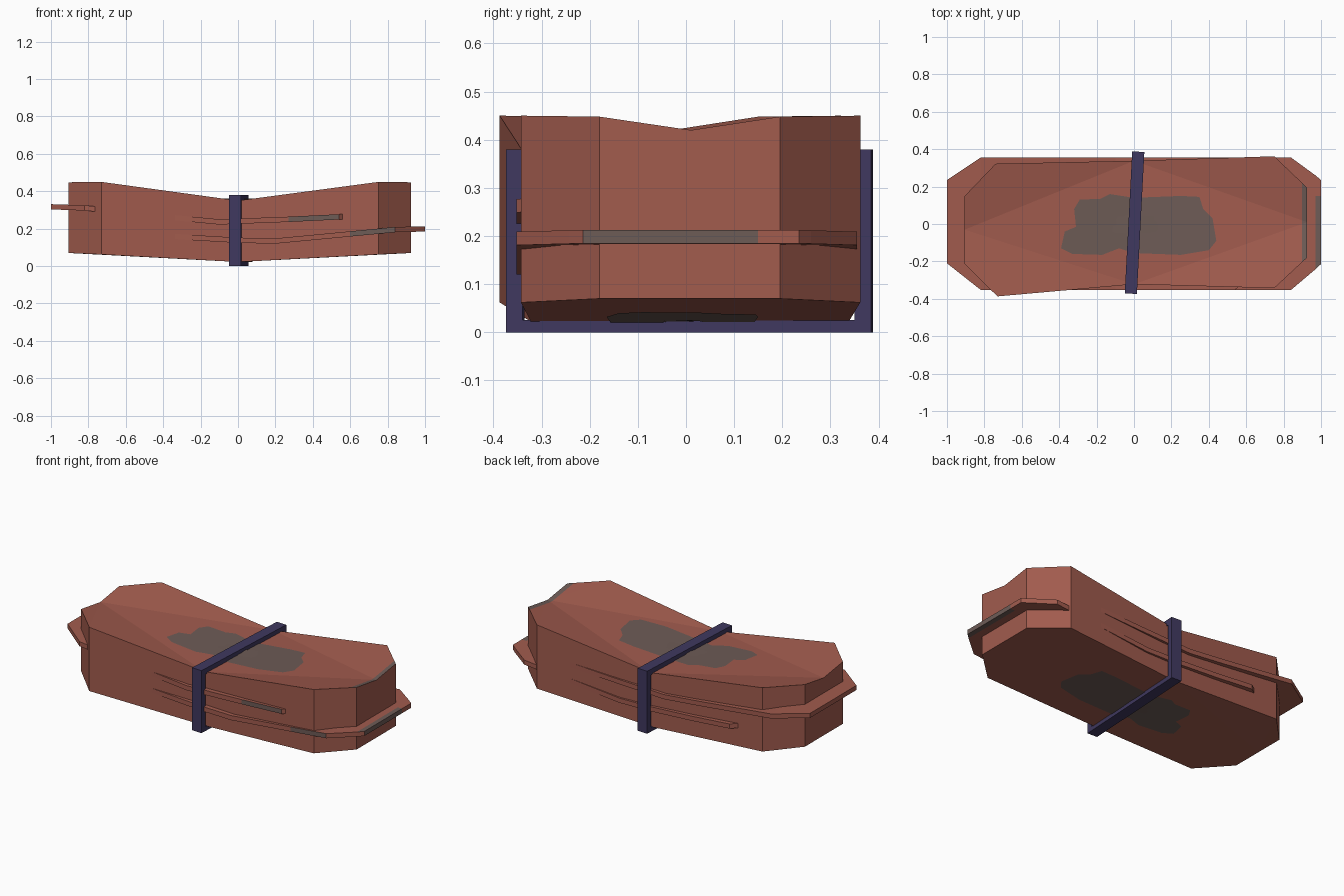
import bpy, bmesh, math
from mathutils import Vector
from mathutils.bvhtree import BVHTree

if "Cube" in bpy.data.objects:
    bpy.data.objects.remove(bpy.data.objects["Cube"])


def material(name, rgb):
    m = bpy.data.materials.new(name)
    m.diffuse_color = (*rgb, 1)
    m.use_nodes = True
    m.node_tree.nodes["Principled BSDF"].inputs["Base Color"].default_value = m.diffuse_color
    return m


CLAY = material("red clay", (0.36, 0.106, 0.076))
GREY = material("grey stain", (0.155, 0.106, 0.094))
NAVY = material("navy strap", (0.050, 0.040, 0.115))


def finish(name, bm, *mats):
    me = bpy.data.meshes.new(name)
    bm.to_mesh(me)
    bm.free()
    for m in mats:
        me.materials.append(m)
    ob = bpy.data.objects.new(name, me)
    bpy.context.collection.objects.link(ob)
    return ob


# Body: a slab with cut corners, pinched in at the middle
outline = [  # x, y, bottom z, top z, counter-clockwise from the right end
    (0.925, 0.01, 0.07, 0.42), (0.925, 0.195, 0.07, 0.448), (0.75, 0.362, 0.062, 0.45),
    (0, 0.338, 0.022, 0.35),
    (-0.74, 0.322, 0.062, 0.45), (-0.905, 0.15, 0.07, 0.448), (-0.905, -0.03, 0.07, 0.42),
    (-0.905, -0.215, 0.07, 0.448), (-0.73, -0.387, 0.062, 0.45),
    (0, -0.322, 0.022, 0.35),
    (0.75, -0.343, 0.062, 0.45), (0.925, -0.18, 0.07, 0.448)]
bm = bmesh.new()
low = [bm.verts.new((x, y, a)) for x, y, a, b in outline]
top = [bm.verts.new((x, y, b)) for x, y, a, b in outline]
n = len(outline)
for i in range(n):
    j = (i + 1) % n
    bm.faces.new((low[i], low[j], top[j], top[i]))
for end in (0, 6):  # fan each half from the middle of its end
    for k in ((1, 2), (2, 3), (3, 9), (9, 10), (10, 11)):
        p, q = ((end + i) % n for i in k)
        if end == 6 and k == (3, 9):
            p, q = 9, 3
        bm.faces.new((top[end], top[p], top[q]))
        bm.faces.new((low[end], low[q], low[p]))
bmesh.ops.recalc_face_normals(bm, faces=bm.faces)
tree = BVHTree.FromBMesh(bm)
# stained rim at the right end
bmesh.ops.bisect_plane(bm, geom=bm.verts[:] + bm.edges[:] + bm.faces[:],
                       plane_co=(0.897, 0, 0), plane_no=(1, 0, 0))
bm.normal_update()
for f in bm.faces:
    if f.normal.z > 0.5 and f.calc_center_median().x > 0.897:
        f.material_index = 1
finish("body", bm, CLAY, GREY)

# Blotches lying on the top and bottom
blot = [(-.39, -.13), (-.37, -.04), (-.31, -.015), (-.32, .08), (-.29, .13), (-.18, .135),
        (-.13, .16), (0, .14), (.25, .15), (.35, .145), (.37, .08), (.42, .03), (.44, -.09),
        (.4, -.14), (.25, -.165), (.12, -.16), (0, -.155), (-.08, -.13), (-.17, -.165), (-.33, -.16)]


def blotch(name, side):
    bm = bmesh.new()

    def vert(x, y):
        hit = tree.ray_cast(Vector((x + 1e-5, y + 1e-5, side * 2)), Vector((0, 0, -side)))[0]
        return bm.verts.new((x, y, hit.z + side * 0.003))
    rings = [[vert(x * s, y * s) for x, y in blot] for s in (0.3, 0.6, 0.8, 0.9, 1)]
    bm.faces.new(rings[0])
    for a, b in zip(rings, rings[1:]):
        for i in range(len(blot)):
            j = (i + 1) % len(blot)
            bm.faces.new((a[i], a[j], b[j], b[i]))
    bm.normal_update()
    for f in bm.faces:
        if f.normal.z * side < 0:
            f.normal_flip()
    finish(name, bm, GREY)


blotch("top_blotch", 1)
blotch("bottom_blotch", -1)


# Sheets: thin bent layers with cut corners that stick out past the body
def sheet(name, stations, stained):
    bm = bmesh.new()
    t = 0.014
    sections = [[bm.verts.new(p) for p in
                 ((x, lo, z - t), (x, hi, z - t), (x, hi, z + t), (x, lo, z + t))]
                for x, z, lo, hi in stations]
    for a, b in zip(sections, sections[1:]):
        for i in range(4):
            j = (i + 1) % 4
            bm.faces.new((a[i], a[j], b[j], b[i]))
    bm.faces.new(sections[0])
    bm.faces.new(sections[-1])
    bmesh.ops.bisect_plane(bm, geom=bm.verts[:] + bm.edges[:] + bm.faces[:],
                           plane_co=(0, 0.15, 0), plane_no=(0, 1, 0))
    bmesh.ops.recalc_face_normals(bm, faces=bm.faces)
    for f in bm.faces:
        if stained(f.calc_center_median(), f.normal):
            f.material_index = 1
    finish(name, bm, CLAY, GREY)


W = 0.355
sheet("upper_sheet",
      [(-1, 0.317, -0.21, 0.235), (-0.82, 0.311, -0.352, W), (-0.33, 0.258, -0.352, W),
       (-0.1, 0.236, -0.352, W), (0.27, 0.25, -0.352, W), (0.54, 0.263, -0.352, W),
       (0.7, 0.27, -0.22, 0.23)],
      lambda c, no: no.y < -0.9 and 0.27 < c.x < 0.54)
sheet("lower_sheet",
      [(-0.7, 0.185, -0.22, 0.23), (-0.54, 0.175, -0.352, W), (-0.29, 0.155, -0.352, W),
       (0, 0.138, -0.352, W), (0.2, 0.134, -0.352, W), (0.6, 0.172, -0.352, W),
       (0.84, 0.195, -0.352, W), (0.97, 0.198, -0.242, 0.26), (1, 0.199, -0.214, 0.235)],
      lambda c, no: (no.y < -0.9 and 0.6 < c.x < 0.84)
      or (c.x > 0.97 and -0.22 < c.y < 0.15))

# Strap: a rectangular band around the middle, set slightly askew
bm = bmesh.new()
loops = []
for x in (-0.0325, 0.0325):
    for y, z0, z1 in ((0.38, 0, 0.38), (0.345, 0.026, 0.345)):
        loops.append([bm.verts.new((x, a, b)) for a, b in
                      ((-y, z0), (y, z0), (y, z1), (-y, z1))])
for a, b in ((0, 1), (1, 3), (3, 2), (2, 0)):
    for i in range(4):
        j = (i + 1) % 4
        bm.faces.new((loops[a][i], loops[a][j], loops[b][j], loops[b][i]))
bmesh.ops.recalc_face_normals(bm, faces=bm.faces)
strap = finish("strap", bm, NAVY)
strap.location = (0.003, 0.007, 0)
strap.rotation_euler.z = math.radians(-3)
